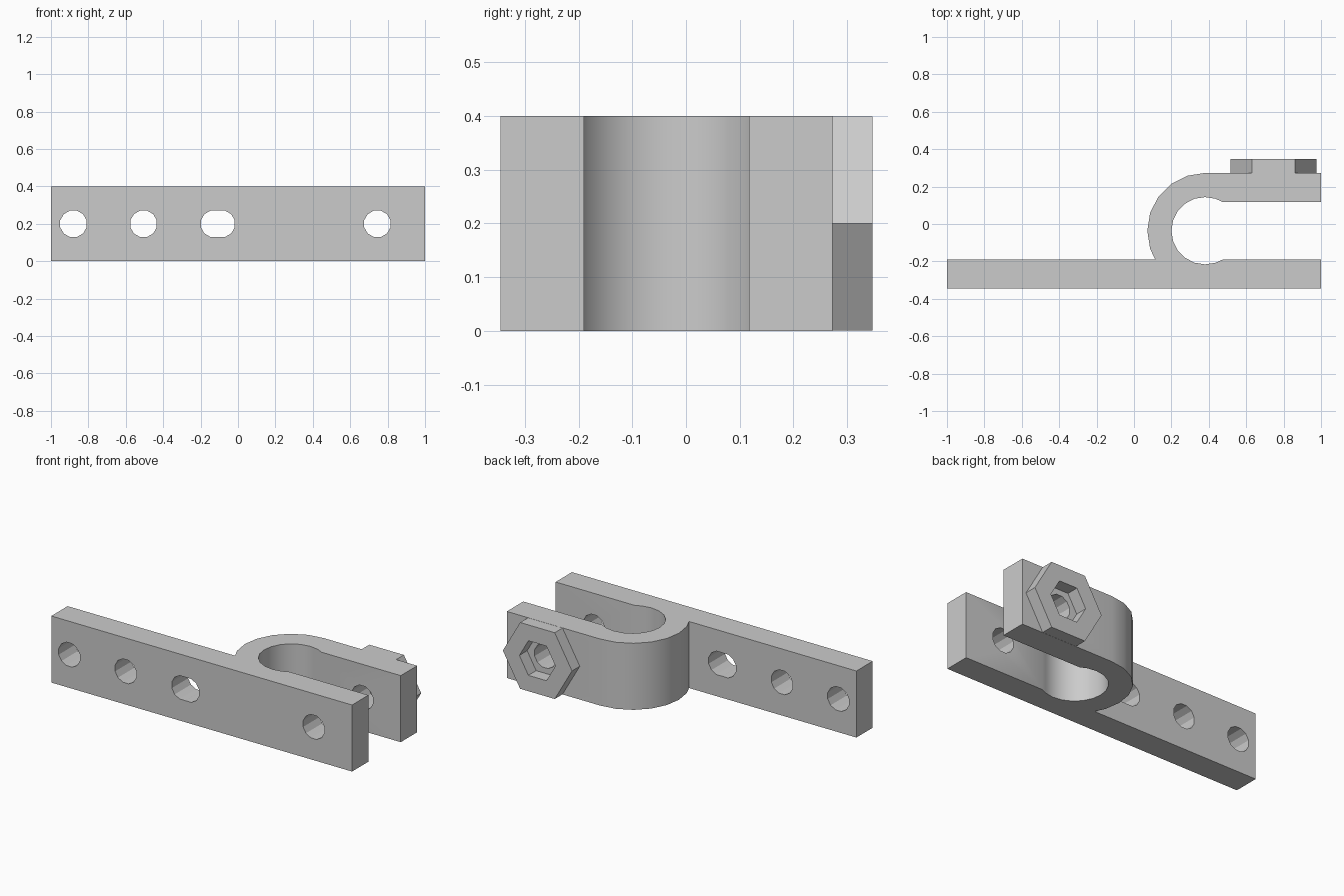
import bpy, bmesh
from math import radians, sin, cos, pi
from mathutils import Vector

cube = bpy.data.objects.get("Cube")
if cube:
    bpy.data.objects.remove(cube, do_unlink=True)

grey = bpy.data.materials.new("light_grey")
grey.use_nodes = True
grey.diffuse_color = (0.6, 0.6, 0.6, 1)
grey.node_tree.nodes["Principled BSDF"].inputs["Base Color"].default_value = (0.6, 0.6, 0.6, 1)

HEIGHT, MID_Z = 0.4, 0.2
FRONT, PLATE_BACK = -0.345, -0.19
ARM_IN, ARM_OUT, BOSS_BACK = 0.117, 0.273, 0.347
CX, CY, R_IN, R_OUT = 0.38, -0.036, 0.18, 0.309
BOLT_X, HOLE_R = 0.745, 0.073


def prism(name, points, offset):
    """Extrude a closed outline along an offset."""
    bm = bmesh.new()
    face = bm.faces.new([bm.verts.new(p) for p in points])
    moved = bmesh.ops.extrude_face_region(bm, geom=[face])["geom"]
    bmesh.ops.translate(bm, vec=Vector(offset),
                        verts=[v for v in moved if isinstance(v, bmesh.types.BMVert)])
    bmesh.ops.recalc_face_normals(bm, faces=bm.faces)
    mesh = bpy.data.meshes.new(name)
    bm.to_mesh(mesh)
    bm.free()
    obj = bpy.data.objects.new(name, mesh)
    bpy.context.collection.objects.link(obj)
    mesh.materials.append(grey)
    return obj


def arc(radius, start, end, step):
    return [(CX + radius * cos(radians(a)), CY + radius * sin(radians(a)), 0)
            for a in range(start, end, step)]


def rod(name, x, y0, y1, radius, sides, turn=0.0):
    """Polygonal rod running along y."""
    ring = [(x + radius * cos(2 * pi * i / sides + turn), y0,
             MID_Z + radius * sin(2 * pi * i / sides + turn)) for i in range(sides)]
    return prism(name, ring, (0, y1 - y0, 0))


def cut(target, cutter):
    mod = target.modifiers.new(cutter.name, "BOOLEAN")
    mod.operation, mod.solver, mod.object = "DIFFERENCE", "EXACT", cutter
    bpy.context.view_layer.objects.active = target
    bpy.ops.object.modifier_apply(modifier=mod.name)
    bpy.data.objects.remove(cutter, do_unlink=True)


# Plate, curled clamp and arm in one outline
outline = [(-1, FRONT, 0), (1, FRONT, 0), (1, PLATE_BACK, 0), (0.475, PLATE_BACK, 0)]
outline += arc(R_IN, 288, 71, -18)
outline += [(0.475, ARM_IN, 0), (1, ARM_IN, 0), (1, ARM_OUT, 0)]
outline += arc(R_OUT, 90, 200, 18)
outline += [(0.113, PLATE_BACK, 0), (-1, PLATE_BACK, 0)]
body = prism("clamp_body", outline, (0, 0, HEIGHT))

# Mounting holes, the pair in the middle overlapping into a slot
for x in (-0.88, -0.505, -0.128, -0.088):
    cut(body, rod("hole_cutter", x, FRONT - 0.1, -0.1, HOLE_R, 12, pi / 12))
cut(body, rod("bolt_cutter", BOLT_X, FRONT - 0.1, BOSS_BACK + 0.1, HOLE_R, 12, pi / 12))

# Hexagonal boss with a hexagonal nut socket
boss = rod("hex_boss", BOLT_X, ARM_OUT, BOSS_BACK, 0.23, 6)
cut(boss, rod("socket_cutter", BOLT_X, ARM_OUT - 0.1, BOSS_BACK + 0.1, 0.12, 6))

# Smooth the curl, keep the hole facets and edges crisp
bpy.ops.object.select_all(action="DESELECT")
body.select_set(True)
bpy.context.view_layer.objects.active = body
bpy.ops.object.shade_smooth_by_angle(angle=radians(25))
